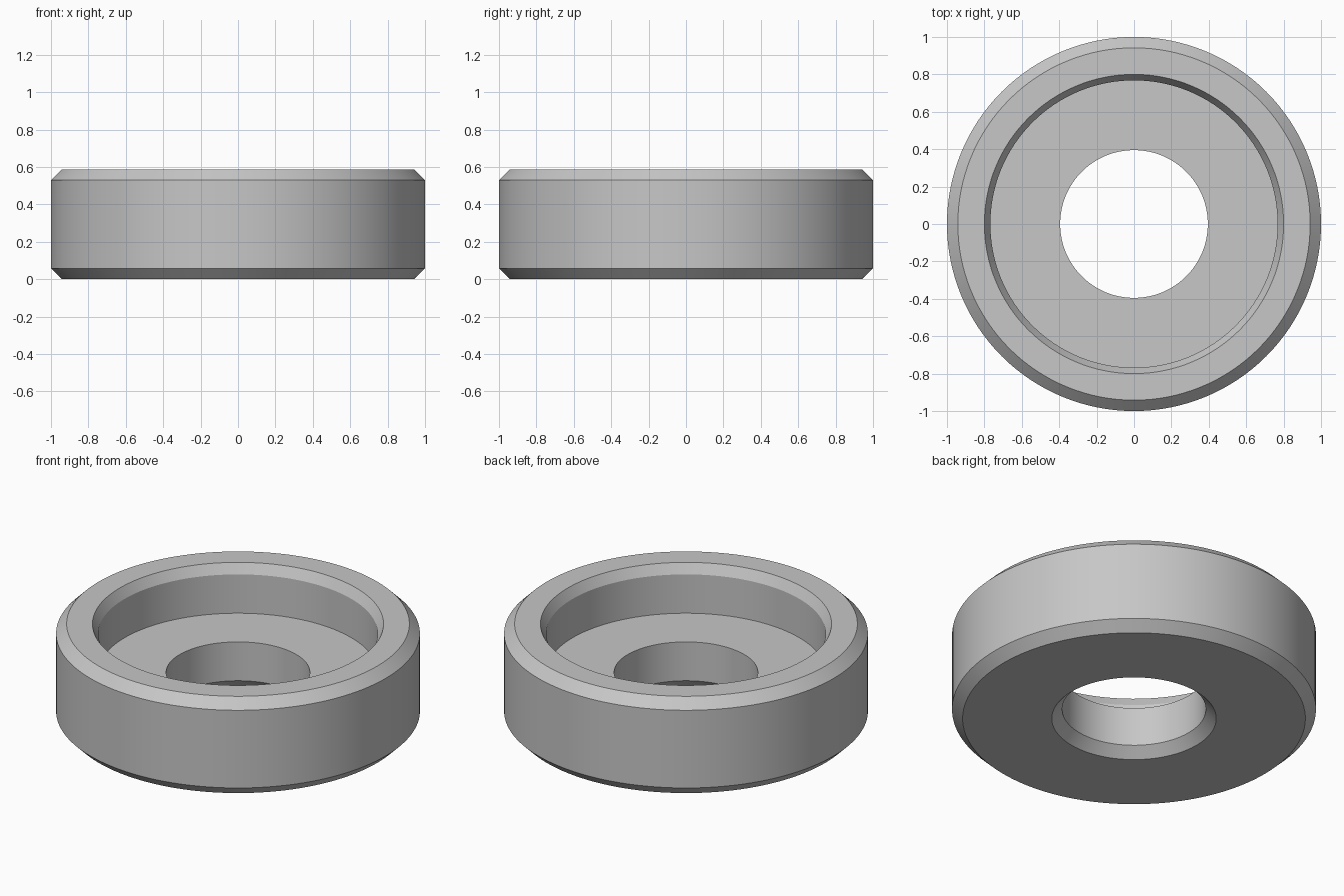
import bpy
import bmesh
from math import radians, tau

SEGMENTS = 128
HEIGHT = 0.587
FLOOR = HEIGHT / 2
BEVEL = 0.058

cube = bpy.data.objects.get("Cube")
if cube:
    bpy.data.objects.remove(cube, do_unlink=True)

# Plain grey metal
grey = bpy.data.materials.new("grey_metal")
grey.use_nodes = True
colour = (0.57, 0.57, 0.57, 1)
grey.diffuse_color = colour
grey.node_tree.nodes["Principled BSDF"].inputs["Base Color"].default_value = colour

# Closed cross-section as (radius, height): hole, bottom, outer wall, rim, recess
profile = [
    (0.395, FLOOR),
    (0.395, BEVEL),
    (0.452, 0),
    (1 - BEVEL, 0),
    (1, BEVEL),
    (1, HEIGHT - BEVEL),
    (1 - BEVEL, HEIGHT),
    (0.8, HEIGHT),
    (0.768, HEIGHT - BEVEL),
    (0.768, FLOOR),
]

# Revolve the cross-section into a chamfered, recessed ring
bm = bmesh.new()
verts = [bm.verts.new((r, 0, z)) for r, z in profile]
edges = [bm.edges.new((a, b)) for a, b in zip(verts, verts[1:] + verts[:1])]
bmesh.ops.spin(bm, geom=verts + edges, cent=(0, 0, 0), axis=(0, 0, 1),
               angle=tau, steps=SEGMENTS)
bmesh.ops.remove_doubles(bm, verts=bm.verts[:], dist=0.0001)
bmesh.ops.recalc_face_normals(bm, faces=bm.faces[:])

mesh = bpy.data.meshes.new("recessed_ring")
bm.to_mesh(mesh)
bm.free()
mesh.materials.append(grey)
ring = bpy.data.objects.new("recessed_ring", mesh)
bpy.context.collection.objects.link(ring)

# Smooth round walls with crisp chamfer edges
bpy.ops.object.select_all(action="DESELECT")
ring.select_set(True)
bpy.context.view_layer.objects.active = ring
bpy.ops.object.shade_smooth_by_angle(angle=radians(20))
